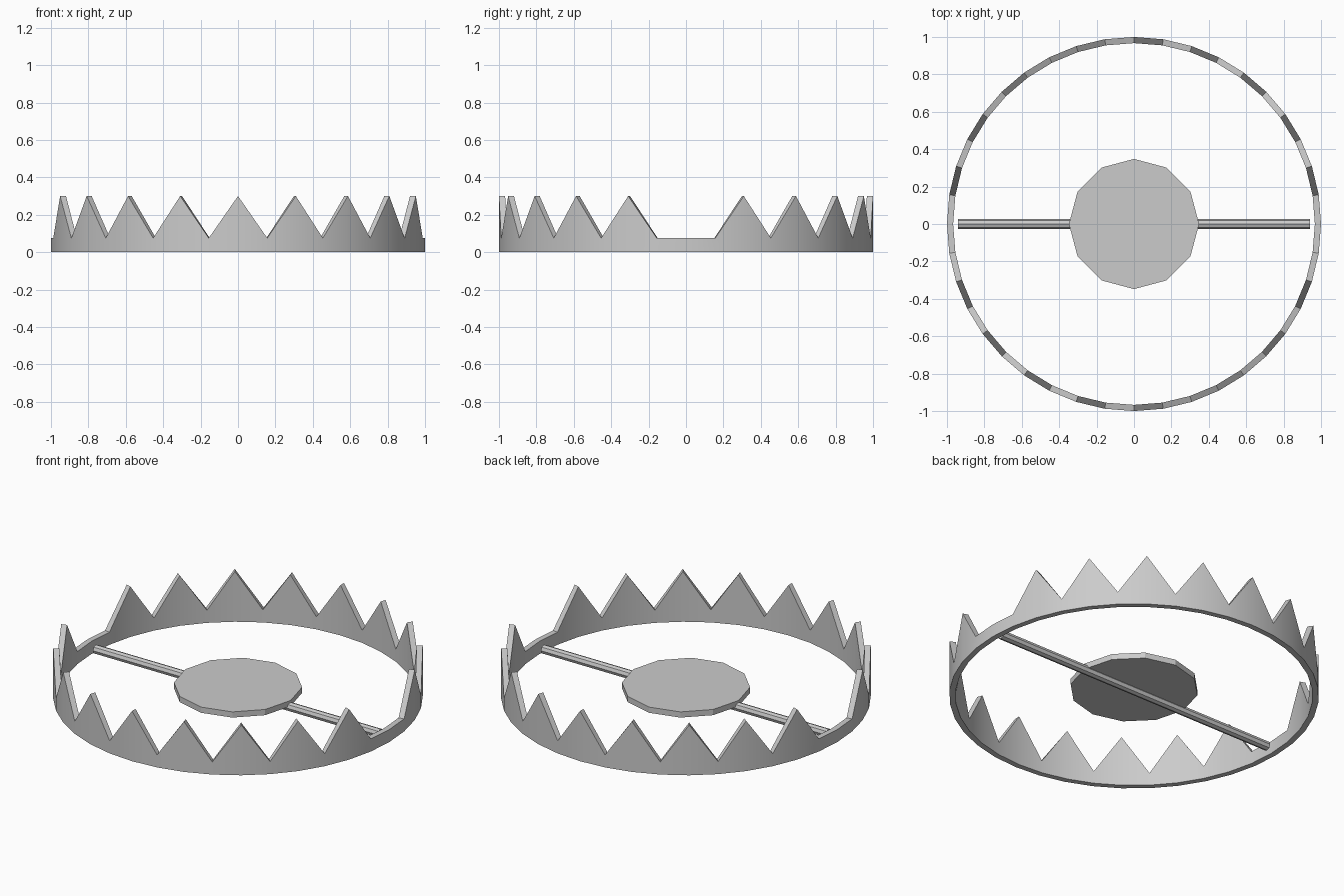
import bpy, bmesh, math

if "Cube" in bpy.data.objects:
    bpy.data.objects.remove(bpy.data.objects["Cube"])

SEGMENTS = 40
R_OUT, R_IN = 1.0, 0.967
Z_VALLEY, Z_TIP = 0.075, 0.30


def rim_height(i):
    # every second point is a tooth tip, except at the two hinge gaps on the x axis
    return Z_TIP if i % 2 == 0 and i % (SEGMENTS // 2) else Z_VALLEY


# Toothed jaw ring: one four-point section per step, bridged to the next
bm = bmesh.new()
sections = []
for i in range(SEGMENTS):
    a = 2 * math.pi * i / SEGMENTS
    c, s, h = math.cos(a), math.sin(a), rim_height(i)
    sections.append([bm.verts.new((r * c, r * s, z))
                     for r, z in ((R_OUT, 0), (R_OUT, h), (R_IN, h), (R_IN, 0))])
for i, sec in enumerate(sections):
    nxt = sections[(i + 1) % SEGMENTS]
    for k in range(4):
        m = (k + 1) % 4
        bm.faces.new((sec[k], nxt[k], nxt[m], sec[m]))
bmesh.ops.recalc_face_normals(bm, faces=bm.faces)
mesh = bpy.data.meshes.new("toothed_jaws")
bm.to_mesh(mesh)
bm.free()
jaws = bpy.data.objects.new("toothed_jaws", mesh)
bpy.context.collection.objects.link(jaws)
bpy.context.view_layer.objects.active = jaws
jaws.select_set(True)
bpy.ops.object.shade_smooth_by_angle(angle=math.radians(25))

# Pressure plate: twelve-sided disc
bpy.ops.mesh.primitive_cylinder_add(vertices=12, radius=0.348, depth=0.034,
                                    location=(0, 0, 0.057))
bpy.context.object.name = "pressure_plate"

# Cross bar running under the plate
bpy.ops.mesh.primitive_cylinder_add(vertices=8, radius=0.026, depth=1.88,
                                    location=(0, 0, 0.036),
                                    rotation=(0, math.pi / 2, 0))
bpy.context.object.name = "cross_bar"
